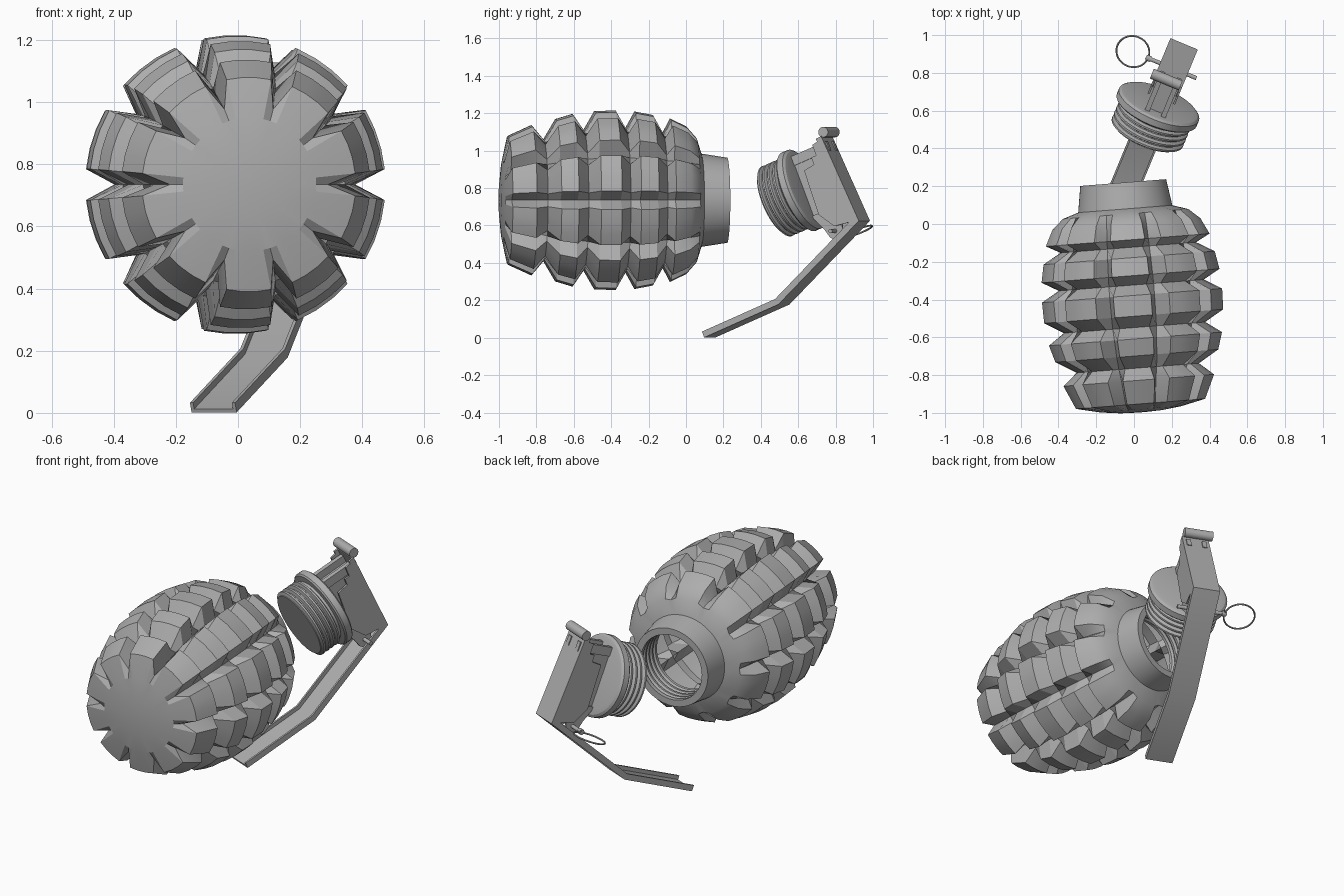
import bpy, bmesh, math
from mathutils import Matrix, Vector

cube = bpy.data.objects.get("Cube")
if cube:
    bpy.data.objects.remove(cube)

grey = bpy.data.materials.new("plain grey")
grey.use_nodes = True
grey.diffuse_color = (0.42, 0.42, 0.42, 1)
grey.node_tree.nodes["Principled BSDF"].inputs["Base Color"].default_value = grey.diffuse_color

# Frames: local y runs along each part's axis, x is sideways
BODY = Matrix.Translation((-0.04, 0, 0.735)) @ Matrix.Rotation(math.radians(4.5), 4, 'Z')
HEAD = (Matrix.Translation((0.067, 0.475, 0.725))
        @ Matrix.Rotation(math.radians(-22.5), 4, 'Z')
        @ Matrix.Rotation(math.radians(22), 4, 'X'))
parts = []


def finish(name, bm, frame):
    bmesh.ops.recalc_face_normals(bm, faces=bm.faces)
    mesh = bpy.data.meshes.new(name)
    bm.to_mesh(mesh)
    bm.free()
    mesh.transform(frame)
    mesh.materials.append(grey)
    obj = bpy.data.objects.new(name, mesh)
    bpy.context.collection.objects.link(obj)
    parts.append(obj)
    return obj


def lathe(name, rows, angles, frame, ends=(True, True)):
    """rows: functions giving (radius, height) for an angle index"""
    bm = bmesh.new()
    n = len(angles)
    rings = []
    for row in rows:
        ring = []
        for i, a in enumerate(angles):
            r, t = row(i)
            ring.append(bm.verts.new((r * math.cos(a), t, r * math.sin(a))))
        rings.append(ring)
    for low, high in zip(rings, rings[1:]):
        for i in range(n):
            j = (i + 1) % n
            bm.faces.new((low[i], low[j], high[j], high[i]))
    for ring, closed in zip((rings[0], rings[-1]), ends):
        if closed:
            bm.faces.new(ring)
    return finish(name, bm, frame)


def plain(t, r):
    return lambda i: (r, t)


def prism(name, outline, x0, x1, frame=HEAD):
    """Extrude an outline of (y, z) points sideways from x0 to x1"""
    bm = bmesh.new()
    a, b = [[bm.verts.new((x, y, z)) for y, z in outline] for x in (x0, x1)]
    bm.faces.new(a)
    bm.faces.new(b[::-1])
    for i in range(len(a)):
        j = (i + 1) % len(a)
        bm.faces.new((a[i], a[j], b[j], b[i]))
    return finish(name, bm, frame)


def box(name, x0, x1, y0, y1, z0, z1):
    return prism(name, [(y0, z0), (y1, z0), (y1, z1), (y0, z1)], x0, x1)


def rod(name, centre, radius, length, sides=20):
    bm = bmesh.new()
    bmesh.ops.create_cone(bm, cap_ends=True, segments=sides, radius1=radius,
                          radius2=radius, depth=length)
    bm.transform(Matrix.Translation(centre) @ Matrix.Rotation(math.pi / 2, 4, 'Y'))
    return finish(name, bm, HEAD)


def ribbon(path, depth):
    """Outline of a path thickened to its right-hand side, with mitred bends"""
    pts = [Vector(p) for p in path]
    dirs = [(q - p).normalized() for p, q in zip(pts, pts[1:])]
    inner = []
    for i, p in enumerate(pts):
        d0, d1 = dirs[max(i - 1, 0)], dirs[min(i, len(dirs) - 1)]
        n0, n1 = Vector((d0.y, -d0.x)), Vector((d1.y, -d1.x))
        m = (n0 + n1).normalized()
        inner.append(p + m * depth / m.dot(n0))
    return [tuple(p) for p in pts + inner[::-1]]


# Ribbed body: ten columns, with a V groove between each pair
column = (-18, -12, -4, 4, 12)
body_angles = [math.radians(18 + 36 * k + a) for k in range(10) for a in column]


def ribbed(t, r, core):
    return lambda i: (core if i % 5 == 0 else r, t)


rows = [plain(-1.0, 0.02), plain(-0.997, 0.11), plain(-0.984, 0.215)]
rows += [ribbed(*p) for p in (
    (-0.955, 0.345, 0.255), (-0.83, 0.402, 0.295), (-0.765, 0.325, 0.325),
    (-0.70, 0.435, 0.345), (-0.61, 0.462, 0.362), (-0.55, 0.375, 0.375),
    (-0.49, 0.478, 0.38), (-0.38, 0.481, 0.385), (-0.325, 0.385, 0.385),
    (-0.275, 0.475, 0.38), (-0.18, 0.457, 0.37), (-0.125, 0.36, 0.36),
    (-0.085, 0.437, 0.355), (0.0, 0.395, 0.34), (0.053, 0.335, 0.325))]
# Shoulder, neck and rim
rows += [plain(*p) for p in ((0.08, 0.25), (0.22, 0.228), (0.22, 0.19))]
# Thread inside the neck
for k in range(4):
    t = 0.195 - 0.035 * k
    rows += [plain(t, 0.19), plain(t - 0.012, 0.2), plain(t - 0.023, 0.19)]
rows.append(plain(0.05, 0.19))
lathe("ribbed_body", rows, body_angles, BODY, (True, False))

# Threaded plug with its flange
round_angles = [2 * math.pi * i / 48 for i in range(48)]
rows = [plain(0.0, 0.185)]
for k in range(4):
    t = 0.004 + 0.032 * k
    rows += [plain(t, 0.185), plain(t + 0.008, 0.203),
             plain(t + 0.018, 0.203), plain(t + 0.026, 0.185)]
rows += [plain(*p) for p in ((0.14, 0.185), (0.142, 0.22), (0.15, 0.228),
                             (0.185, 0.228), (0.195, 0.215), (0.2, 0.19))]
lathe("threaded_plug", rows, round_angles, HEAD)

# Housing between the flange and the lever, with two rails on top
box("housing", -0.052, 0.052, 0.19, 0.40, -0.17, 0.14)
for side, x in (("right", -0.046), ("left", 0.046)):
    box(side + "_rail", x - 0.013, x + 0.013, 0.19, 0.42, 0.13, 0.182)
    # Stepped side wall of the lever
    edge = x / abs(x) * 0.0785
    wall = [(0.41, 0.2), (0.345, 0.19), (0.345, 0.13), (0.315, 0.13), (0.315, 0.09),
            (0.25, 0.08), (0.24, -0.17), (0.30, -0.26), (0.437, -0.28)]
    prism(side + "_side_wall", wall, edge, edge * 0.86)
    # Hinge lug that holds the pin
    lug = [(0.19, -0.16), (0.34, -0.16), (0.34, -0.27)]
    lug += [(0.29 + 0.045 * math.cos(a), -0.284 + 0.045 * math.sin(a))
            for a in [-math.pi * k / 6 for k in range(1, 6)]]
    lug += [(0.235, -0.25)]
    prism(side + "_hinge_lug", lug, edge * 0.84, edge * 0.68)

# Bent lever: a thin plate with a folded rim along both sides
path = [(0.41, 0.215), (0.443, -0.287), (-0.156, -0.527), (-0.62, -0.53)]
prism("lever_plate", ribbon(path, 0.012), -0.0785, 0.0785)
for side, x in (("right", -0.0785), ("left", 0.0785)):
    prism(side + "_lever_rim", ribbon(path, 0.034), x, x * 0.86)
rod("lever_roll", (-0.015, 0.425, 0.232), 0.028, 0.165)

# Safety pin and pull ring
rod("pin", (-0.015, 0.29, -0.284), 0.011, 0.29, 12)
rod("pin_eye", (-0.145, 0.29, -0.284), 0.016, 0.025, 12)
bm = bmesh.new()
major, minor = 40, 8
loops = []
for i in range(major):
    a = 2 * math.pi * i / major
    loop = []
    for j in range(minor):
        b = 2 * math.pi * j / minor
        r = 0.088 + 0.005 * math.cos(b)
        loop.append(bm.verts.new((-0.235 + r * math.cos(a), 0.29 + r * math.sin(a),
                                  -0.288 + 0.005 * math.sin(b))))
    loops.append(loop)
for i in range(major):
    for j in range(minor):
        p, q, k = loops[i], loops[(i + 1) % major], (j + 1) % minor
        bm.faces.new((p[j], q[j], q[k], p[k]))
finish("pull_ring", bm, HEAD)

# Smooth the round surfaces, keep the edges sharp
bpy.ops.object.select_all(action='DESELECT')
for obj in parts:
    obj.select_set(True)
bpy.context.view_layer.objects.active = parts[0]
bpy.ops.object.shade_smooth_by_angle(angle=math.radians(25))
